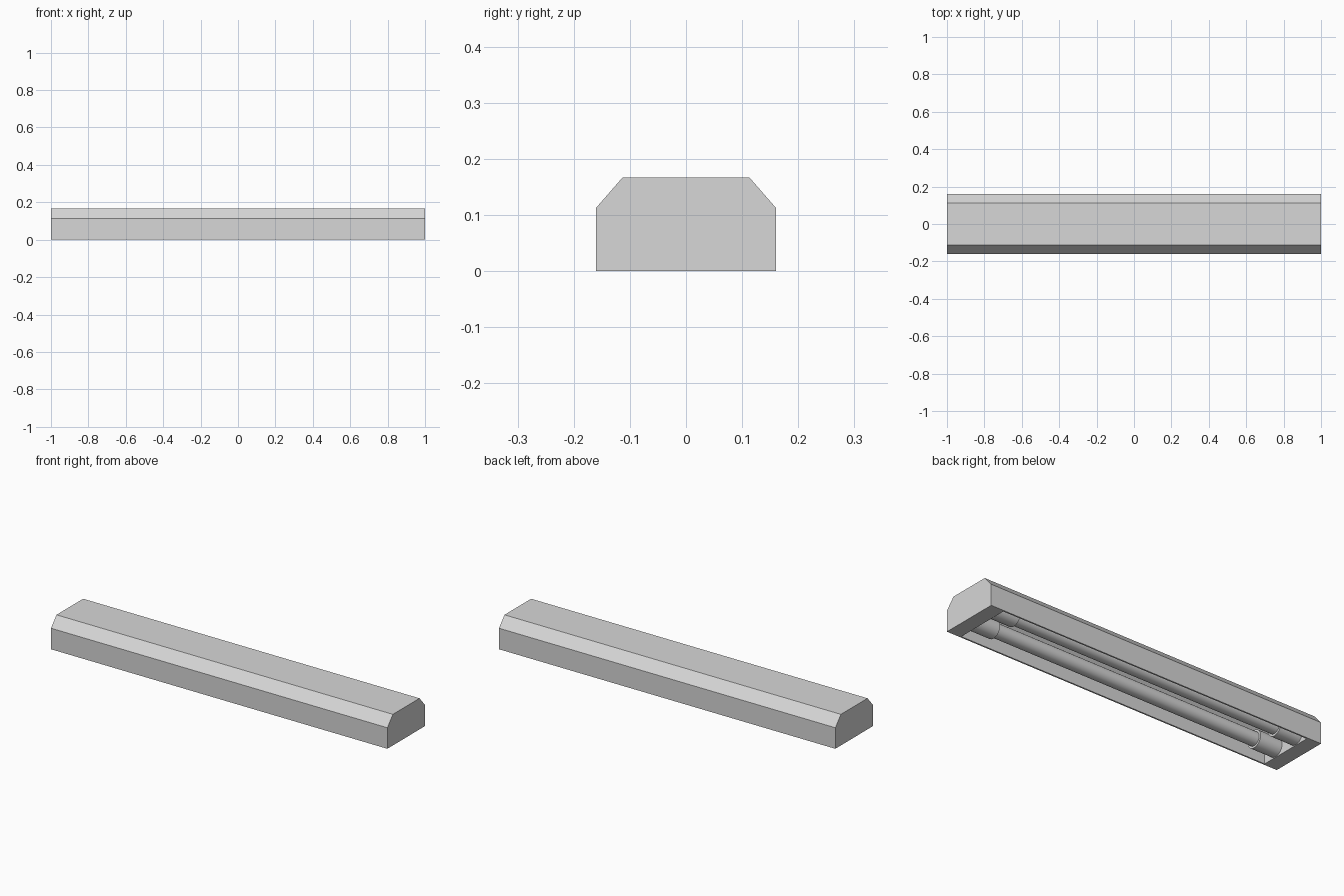
import bpy
import bmesh
from mathutils import Matrix

cube = bpy.data.objects.get("Cube")
if cube:
    bpy.data.objects.remove(cube, do_unlink=True)

grey = bpy.data.materials.new("light grey")
grey.use_nodes = True
colour = (0.68, 0.68, 0.68, 1)
grey.diffuse_color = colour
bsdf = next(n for n in grey.node_tree.nodes if n.type == 'BSDF_PRINCIPLED')
bsdf.inputs["Base Color"].default_value = colour


def finish(name, bm):
    bmesh.ops.recalc_face_normals(bm, faces=bm.faces)
    mesh = bpy.data.meshes.new(name)
    bm.to_mesh(mesh)
    bm.free()
    mesh.materials.append(grey)
    obj = bpy.data.objects.new(name, mesh)
    bpy.context.collection.objects.link(obj)
    return obj


def chamfered_profile(half_width, base, shoulder, half_top, top):
    """Half profile mirrored into a full one, from bottom right to bottom left."""
    half = [(half_width, base), (half_width, shoulder), (half_top, top)]
    return half + [(-y, z) for y, z in reversed(half)]


def add_trough(bm, profile, half_length):
    """Ends, walls and roof of a prism along x, left open underneath."""
    loops = [[bm.verts.new((x, y, z)) for y, z in profile]
             for x in (-half_length, half_length)]
    a, b = loops
    for i in range(len(profile) - 1):
        bm.faces.new((a[i], a[i + 1], b[i + 1], b[i]))
    for loop in loops:
        bm.faces.new(loop)
    return [a[0], a[-1], b[-1], b[0]]


def cylinder(name, x0, x1, y, z, radius):
    bm = bmesh.new()
    bmesh.ops.create_cone(bm, cap_ends=True, segments=32, radius1=radius,
                          radius2=radius, depth=x1 - x0)
    turn = Matrix.Rotation(1.5707963, 4, 'Y')
    bmesh.ops.transform(
        bm, matrix=Matrix.Translation(((x0 + x1) / 2, y, z)) @ turn, verts=bm.verts)
    for f in bm.faces:
        f.smooth = len(f.verts) == 4
    for e in bm.edges:
        e.smooth = all(f.smooth for f in e.link_faces)
    return finish(name, bm)


# Housing: outer shell, inner cavity and the rim joining them
END = 0.92
bm = bmesh.new()
outer = add_trough(bm, chamfered_profile(0.16, 0, 0.113, 0.113, 0.167), 1)
inner = add_trough(bm, chamfered_profile(0.152, 0, 0.11, 0.109, 0.159), END)
for i in range(4):
    j = (i + 1) % 4
    bm.faces.new((outer[i], outer[j], inner[j], inner[i]))
finish("housing", bm)

# Two lamp tubes, each held by a wider socket at both ends
SOCKET = 0.79
for side, y in (("front", -0.073), ("back", 0.073)):
    cylinder(side + "_tube", -SOCKET - 0.02, SOCKET + 0.02, y, 0.05, 0.036)
    cylinder(side + "_left_socket", SOCKET, END, y, 0.05, 0.047)
    cylinder(side + "_right_socket", -END, -SOCKET, y, 0.05, 0.047)
